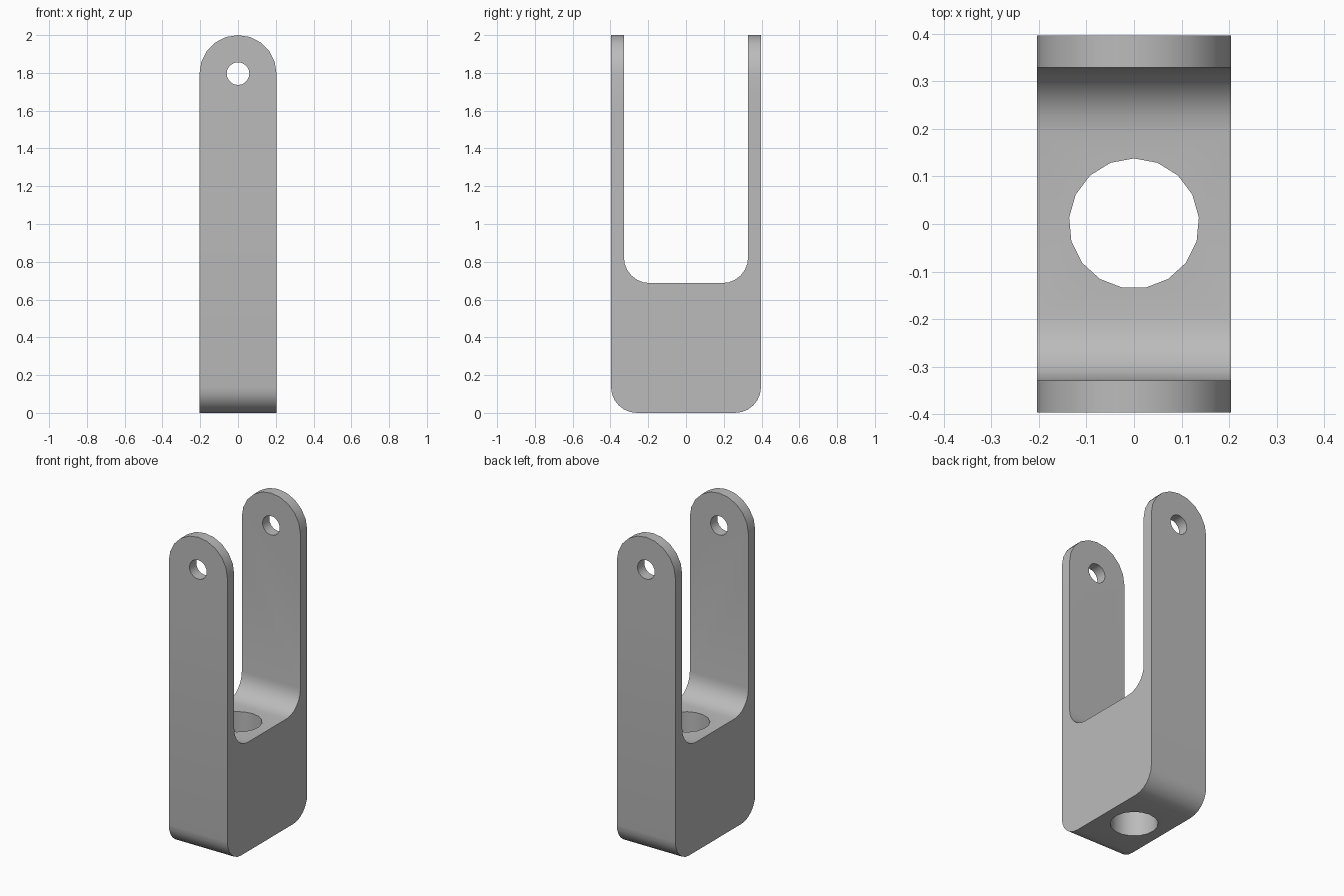
import bpy
import bmesh
from math import sin, cos, pi
from mathutils import Vector

if "Cube" in bpy.data.objects:
    bpy.data.objects.remove(bpy.data.objects["Cube"], do_unlink=True)

HALF_W, HALF_D, INNER_D = 0.204, 0.397, 0.329
FLOOR, FILLET, PIN_Z = 0.687, 0.137, 1.796

grey = bpy.data.materials.new("plain grey")
grey.use_nodes = True
GREY = (0.5, 0.5, 0.5, 1)
grey.diffuse_color = GREY
grey.node_tree.nodes["Principled BSDF"].inputs["Base Color"].default_value = GREY


def arc(cx, cy, r, start, end, steps):
    return [(cx + r * cos(start + (end - start) * i / steps),
             cy + r * sin(start + (end - start) * i / steps)) for i in range(steps + 1)]


def prism(name, outline, place, depth):
    """Extrude a flat outline, mapped to 3D by place, along depth."""
    bm = bmesh.new()
    face = bm.faces.new([bm.verts.new(place(a, b)) for a, b in outline])
    grown = bmesh.ops.extrude_face_region(bm, geom=[face])
    moved = [g for g in grown["geom"] if isinstance(g, bmesh.types.BMVert)]
    bmesh.ops.translate(bm, vec=Vector(depth), verts=moved)
    bmesh.ops.recalc_face_normals(bm, faces=bm.faces)
    mesh = bpy.data.meshes.new(name)
    bm.to_mesh(mesh)
    bm.free()
    mesh.materials.append(grey)
    obj = bpy.data.objects.new(name, mesh)
    bpy.context.collection.objects.link(obj)
    return obj


# U-shaped side profile with rounded bottom corners and inner fillets
half = arc(HALF_D - FILLET, FILLET, FILLET, -pi / 2, 0, 6)
half += [(HALF_D, 2), (INNER_D, 2)]
half += arc(INNER_D - FILLET, FLOOR + FILLET, FILLET, 0, -pi / 2, 6)
outline = half + [(-y, z) for y, z in reversed(half)]
clevis = prism("clevis_bracket", outline,
               lambda y, z: (-HALF_W, y, z), (2 * HALF_W, 0, 0))

# Rounded arm tips, pin holes and the hole through the base
tip = [(-0.5, -0.5), (0.5, -0.5), (0.5, 1.5), (HALF_W, 1.5)]
tip += arc(0, PIN_Z, HALF_W, 0, pi, 10) + [(-HALF_W, 1.5), (-0.5, 1.5)]
pin = arc(0, PIN_Z, 0.06, 0, 2 * pi, 20)[:-1]
bore = arc(0, 0.001, 0.137, pi / 2, 5 * pi / 2, 17)[:-1]
cutters = [
    (prism("tip_shape", tip, lambda x, z: (x, -1, z), (0, 2, 0)), "INTERSECT"),
    (prism("pin_hole_cutter", pin, lambda x, z: (x, -1, z), (0, 2, 0)), "DIFFERENCE"),
    (prism("base_hole_cutter", bore, lambda x, y: (x, y, -0.5), (0, 0, 1.5)), "DIFFERENCE"),
]
for cutter, operation in cutters:
    cutter.hide_render = True
    mod = clevis.modifiers.new(cutter.name, "BOOLEAN")
    mod.object, mod.operation, mod.solver = cutter, operation, "EXACT"

# Bake the cuts and drop the helpers
bpy.context.view_layer.update()
baked = bpy.data.meshes.new_from_object(
    clevis.evaluated_get(bpy.context.evaluated_depsgraph_get()))
clevis.modifiers.clear()
clevis.data = baked
for cutter, _ in cutters:
    bpy.data.objects.remove(cutter, do_unlink=True)

bpy.ops.object.select_all(action="DESELECT")
clevis.select_set(True)
bpy.context.view_layer.objects.active = clevis
bpy.ops.object.shade_smooth_by_angle(angle=pi / 6)
